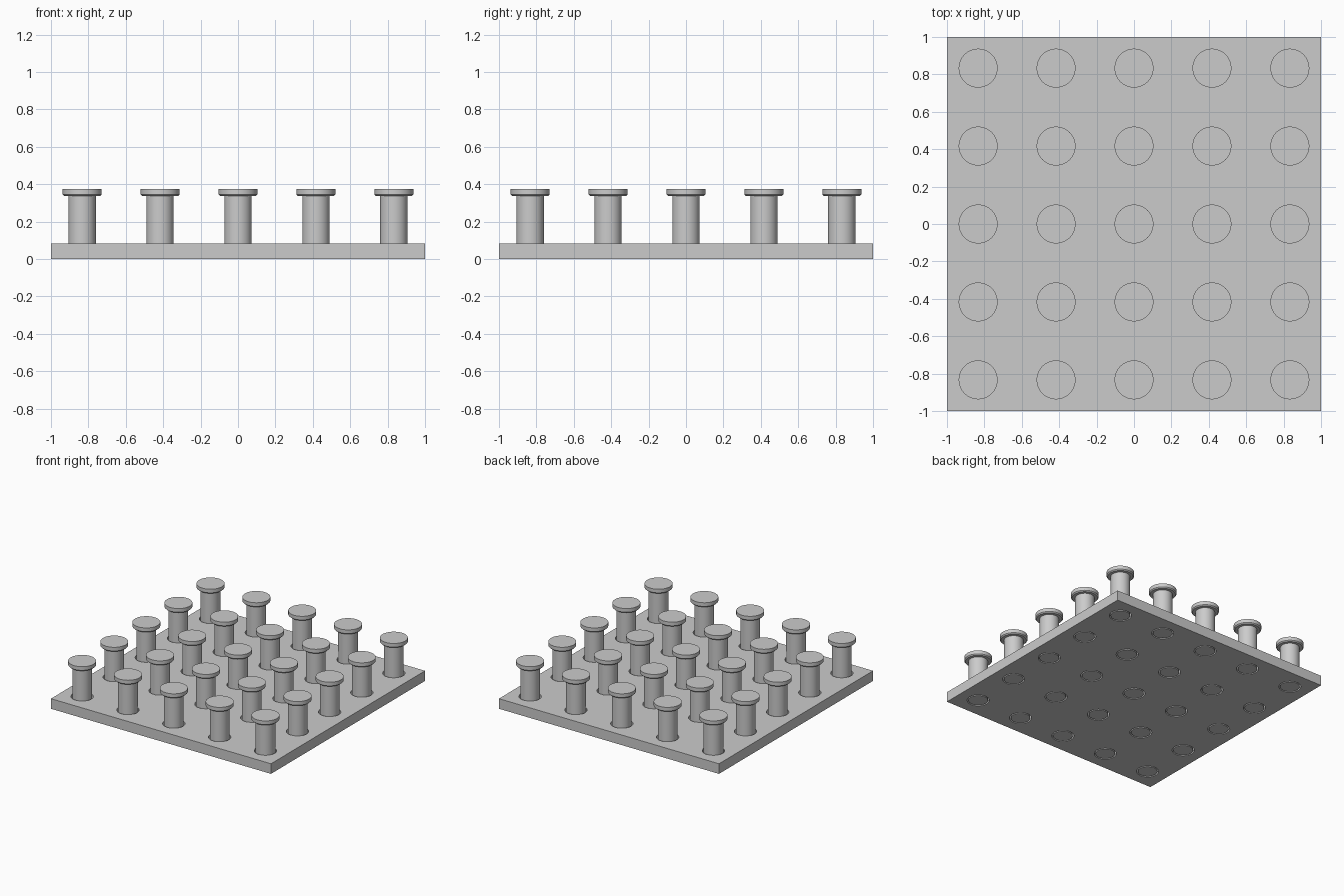
import bpy
import bmesh
import math
from mathutils import Matrix

old = bpy.data.objects.get("Cube")
if old:
    bpy.data.objects.remove(old, do_unlink=True)

SEGMENTS = 64
PITCH = 5 / 12
PLATE_TOP = 0.083
HOLE_RADIUS = 0.083
SPOTS = [(i * PITCH, j * PITCH) for i in range(-2, 3) for j in range(-2, 3)]

grey = bpy.data.materials.new("plain grey")
grey.use_nodes = True
colour = (0.6, 0.6, 0.6, 1)
grey.diffuse_color = colour
grey.node_tree.nodes["Principled BSDF"].inputs["Base Color"].default_value = colour


def make_object(name, bm):
    mesh = bpy.data.meshes.new(name)
    bmesh.ops.recalc_face_normals(bm, faces=bm.faces)
    bm.to_mesh(mesh)
    bm.free()
    mesh.materials.append(grey)
    obj = bpy.data.objects.new(name, mesh)
    bpy.context.collection.objects.link(obj)
    return obj


def activate(obj):
    bpy.ops.object.select_all(action="DESELECT")
    obj.select_set(True)
    bpy.context.view_layer.objects.active = obj


def smooth(obj):
    activate(obj)
    bpy.ops.object.shade_smooth_by_angle(angle=math.radians(30))


# Square base plate
bm = bmesh.new()
bmesh.ops.create_cube(bm, size=1, matrix=Matrix.Translation((0, 0, PLATE_TOP / 2))
                      @ Matrix.Diagonal((2, 2, PLATE_TOP, 1)))
plate = make_object("base_plate", bm)

# Through holes, cut a little wider than the pins
bm = bmesh.new()
for x, y in SPOTS:
    bmesh.ops.create_cone(bm, cap_ends=True, segments=SEGMENTS, radius1=HOLE_RADIUS,
                          radius2=HOLE_RADIUS, depth=1, matrix=Matrix.Translation((x, y, 0)))
cutter = make_object("hole_cutter", bm)
cutter.hide_render = True
cut = plate.modifiers.new("holes", "BOOLEAN")
cut.operation = "DIFFERENCE"
cut.solver = "EXACT"
cut.object = cutter
activate(plate)
bpy.ops.object.modifier_apply(modifier=cut.name)
bpy.data.objects.remove(cutter, do_unlink=True)
smooth(plate)

# Headed pin: spun profile of (radius, height) with a chamfer under the head
profile = [(0, 0), (0.073, 0), (0.073, 0.337), (0.096, 0.337),
           (0.104, 0.345), (0.104, 0.375), (0, 0.375)]
bm = bmesh.new()
points = [bm.verts.new((r, 0, z)) for r, z in profile]
edges = [bm.edges.new(pair) for pair in zip(points, points[1:])]
bmesh.ops.spin(bm, geom=points + edges, cent=(0, 0, 0), axis=(0, 0, 1),
               angle=math.tau, steps=SEGMENTS, use_duplicate=False)
bmesh.ops.remove_doubles(bm, verts=bm.verts, dist=0.0005)
pin = make_object("pin_1", bm)
smooth(pin)

# Five by five array of pins sharing one mesh
for number, (x, y) in enumerate(SPOTS, 1):
    if number > 1:
        pin = pin.copy()
        pin.name = f"pin_{number}"
        bpy.context.collection.objects.link(pin)
    pin.location = (x, y, 0)
